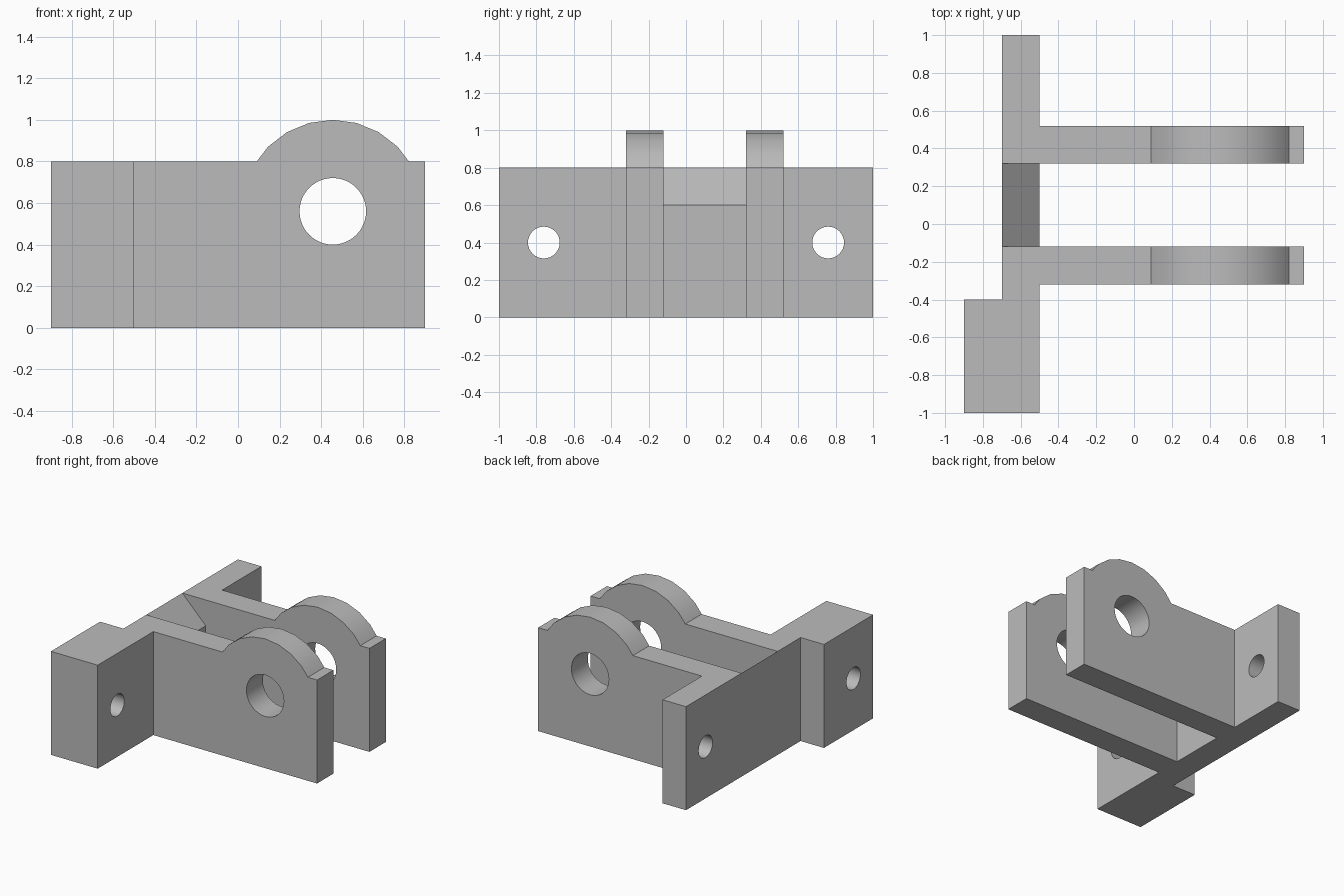
import bpy, bmesh
from math import cos, sin, tau
from mathutils import Vector

if "Cube" in bpy.data.objects:
    bpy.data.objects.remove(bpy.data.objects["Cube"], do_unlink=True)

GREY = (0.5, 0.5, 0.5, 1)
metal = bpy.data.materials.new("plain grey")
metal.use_nodes = True
metal.diffuse_color = GREY
metal.node_tree.nodes["Principled BSDF"].inputs["Base Color"].default_value = GREY


def prism(name, points, axis, start, end):
    """Extrude a flat outline along an axis."""
    def place(a, b):
        return {"x": (start, a, b), "y": (a, start, b), "z": (a, b, start)}[axis]
    bm = bmesh.new()
    face = bm.faces.new([bm.verts.new(place(a, b)) for a, b in points])
    move = Vector([end - start if c == axis else 0 for c in "xyz"])
    new = bmesh.ops.extrude_face_region(bm, geom=[face])["geom"]
    bmesh.ops.translate(bm, vec=move,
                        verts=[g for g in new if isinstance(g, bmesh.types.BMVert)])
    bmesh.ops.recalc_face_normals(bm, faces=bm.faces)
    mesh = bpy.data.meshes.new(name)
    bm.to_mesh(mesh)
    bm.free()
    mesh.materials.append(metal)
    obj = bpy.data.objects.new(name, mesh)
    bpy.context.collection.objects.link(obj)
    return obj


def circle(a, b, radius, sides):
    return [(a + radius * cos(tau * i / sides), b + radius * sin(tau * i / sides))
            for i in range(sides)]


def combine(target, tool, operation):
    """Apply a boolean and discard the tool."""
    tool.hide_render = True
    bpy.context.view_layer.objects.active = target
    mod = target.modifiers.new(operation, "BOOLEAN")
    mod.operation, mod.solver, mod.object = operation, "EXACT", tool
    bpy.ops.object.modifier_apply(modifier=mod.name)
    bpy.data.objects.remove(tool, do_unlink=True)


# Mounting plate, thick foot and both arms share one plan outline
plan = [(-.9, -1), (-.5, -1), (-.5, -.32), (.9, -.32), (.9, -.12),
        (-.5, -.12), (-.5, .32), (.9, .32), (.9, .52), (-.5, .52),
        (-.5, 1), (-.7, 1), (-.7, -.4), (-.9, -.4)]
bracket = prism("clevis_bracket", plan, "z", 0, .8)

# Rounded lug on each arm
for y in (-.32, .32):
    lug = prism("lug", circle(.456, .56, .44, 24), "y", y, y + .2)
    combine(bracket, lug, "UNION")

# Sloped top of the plate between the arms
slope = [(-.8, .9), (-.4, .5), (-.4, .9)]
combine(bracket, prism("slope_cutter", slope, "y", -.12, .32), "DIFFERENCE")

# Pin bore through both arms
combine(bracket, prism("pin_cutter", circle(.456, .56, .16, 48), "y", -.6, .8), "DIFFERENCE")

# Bolt holes in the plate wings
for y in (-.76, .76):
    combine(bracket, prism("bolt_cutter", circle(y, .4, .085, 32), "x", -1.1, -.3), "DIFFERENCE")

bpy.ops.object.select_all(action="DESELECT")
bracket.select_set(True)
bpy.context.view_layer.objects.active = bracket
bpy.ops.object.shade_smooth_by_angle()
